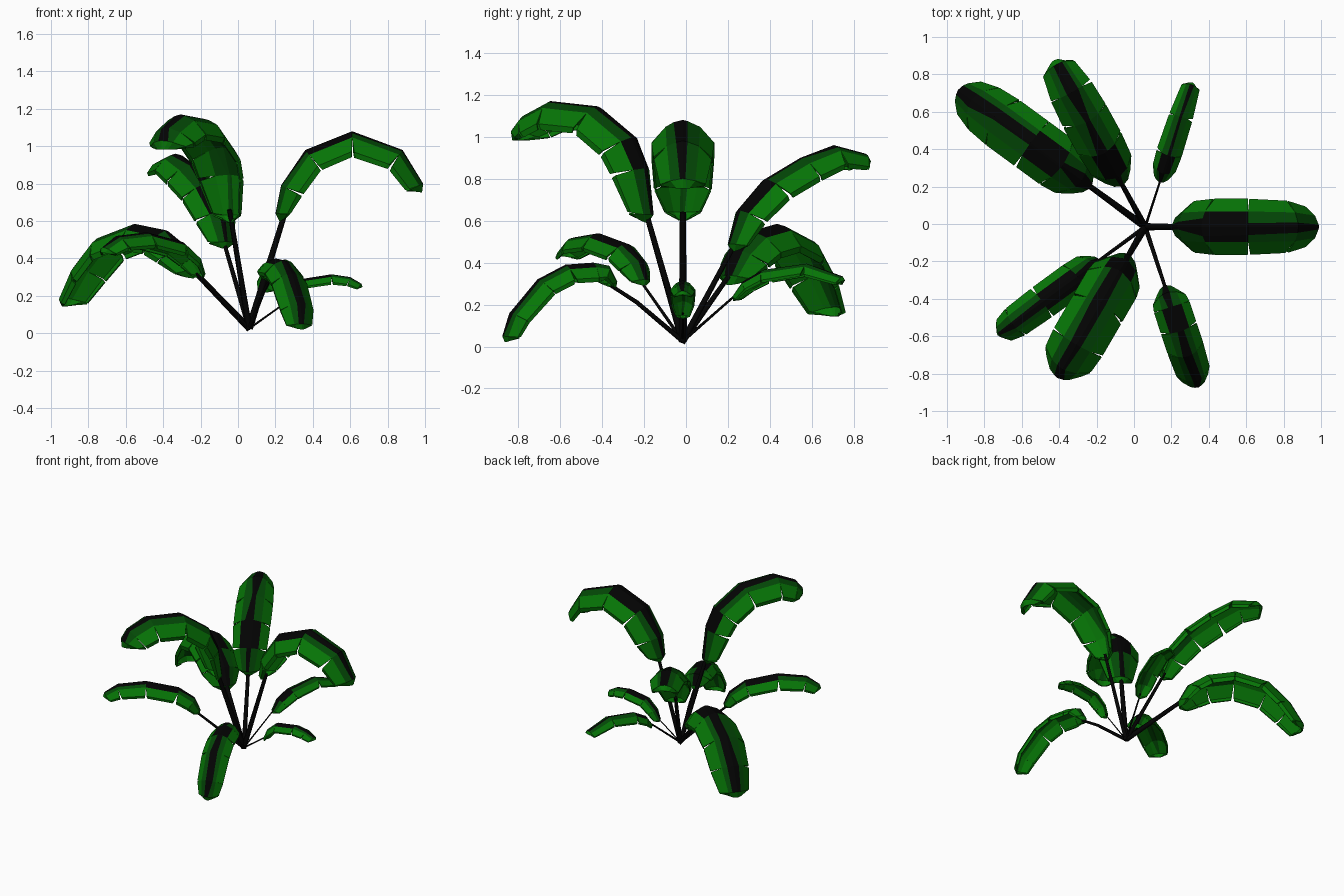
import bpy, bmesh, math, random
from mathutils import Vector

random.seed(4)
cube = bpy.data.objects.get("Cube")
if cube:
    bpy.data.objects.remove(cube)


def material(name, colour):
    m = bpy.data.materials.new(name)
    m.use_nodes = True
    m.diffuse_color = (*colour, 1)
    m.node_tree.nodes["Principled BSDF"].inputs["Base Color"].default_value = (*colour, 1)
    return m


GREEN = material("leaf_green", (0.002, 0.18, 0.002))
DARK = material("deep_green", (0.001, 0.065, 0.002))
BLACK = material("stem_black", (0.001, 0.001, 0.001))
BASE = Vector((0.06, -0.015, 0.0))


def place(azimuth, r, z, side=0.0):
    """Point at radius r, height z and sideways offset from a leaf's vertical plane."""
    a = math.radians(azimuth)
    return BASE + Vector((r * math.cos(a) - side * math.sin(a),
                          r * math.sin(a) + side * math.cos(a), z))


def make_stem(name, azimuth, points, radius):
    # tapered four-sided stalk
    curve = bpy.data.curves.new(name, "CURVE")
    curve.dimensions = "3D"
    curve.bevel_depth = radius
    curve.bevel_resolution = 0
    curve.use_fill_caps = True
    spline = curve.splines.new("POLY")
    spline.points.add(len(points) - 1)
    for i, (r, z) in enumerate(points):
        spline.points[i].co = (*place(azimuth, r, z), 1)
        spline.points[i].radius = 1.1 - 0.3 * i / (len(points) - 1)
    curve.materials.append(BLACK)
    bpy.context.collection.objects.link(bpy.data.objects.new(name, curve))


def rounded_end(inner, end, half_width, turn):
    """Extra spine point that closes a blade end, bent towards its underside."""
    out = (end - inner).normalized()
    down = Vector((out.y, -out.x)) * turn
    return end + (out * 0.25 + down * 0.2) * half_width


def make_blade(name, azimuth, spine, half_width, knuckle):
    # arched blade: black midrib, deep green band, bright panels with torn gaps, curled rim
    pts = [Vector(p) for p in spine]
    pts = ([rounded_end(pts[1], pts[0], half_width, -1)] + pts
           + [rounded_end(pts[-2], pts[-1], half_width, 1)])
    n = len(pts)
    widths = {0: 0.25, 1: 0.58, 2: 0.92, n - 3: 0.93, n - 2: 0.72, n - 1: 0.38}
    bm = bmesh.new()
    rings = []
    for i, p in enumerate(pts):
        tangent = (pts[min(i + 1, n - 1)] - pts[max(i - 1, 0)]).normalized()
        down = Vector((tangent.y, -tangent.x))
        width = half_width * widths.get(i, 1.0)

        def at(s, drop):
            q = p + down * drop * width
            return place(azimuth, q.x, q.y, s * width)

        ring = {0: bm.verts.new(at(0, 0))}
        for side in (-1, 1):
            rib = random.uniform(0.08, 0.36)
            ring[side] = [bm.verts.new(at(side * rib, rib * 0.25)),
                          bm.verts.new(at(side * 0.55, 0.22)),
                          at(side, 0.72), at(side * 0.95, 0.92)]
        rings.append(ring)
    for i, (a, b) in enumerate(zip(rings, rings[1:])):
        end_cap = i in (0, n - 2)
        for side in (-1, 1):
            gap0, gap1 = random.uniform(0, 0.06), random.uniform(0, 0.06)
            (a1, a2, ea, la), (b1, b2, eb, lb) = a[side], b[side]
            e0, e1, l0, l1 = [bm.verts.new(p.lerp(q, g)) for p, q, g in (
                (ea, eb, gap0), (eb, ea, gap1), (la, lb, gap0 * 1.5), (lb, la, gap1 * 1.5))]
            rib_slot = 0 if end_cap else 2
            band_slot = 0 if end_cap else 2 if i == knuckle else 1
            for quad, slot in (((a[0], a1, b1, b[0]), rib_slot),
                               ((a1, a2, b2, b1), band_slot),
                               ((a2, e0, e1, b2), 0), ((e0, l0, l1, e1), 0)):
                if side == -1:
                    quad = quad[::-1]
                bm.faces.new(quad[::-1]).material_index = slot
    bm.normal_update()
    if sum(f.normal.z * f.calc_area() for f in bm.faces) < 0:
        bmesh.ops.reverse_faces(bm, faces=bm.faces[:])
    mesh = bpy.data.meshes.new(name)
    bm.to_mesh(mesh)
    bm.free()
    # the last three slots colour the underside
    for m in (GREEN, DARK, BLACK, GREEN, GREEN, DARK):
        mesh.materials.append(m)
    blade = bpy.data.objects.new(name, mesh)
    bpy.context.collection.objects.link(blade)
    shell = blade.modifiers.new("thickness", "SOLIDIFY")
    shell.thickness = 0.008
    shell.offset = -1
    shell.material_offset = 3


# name, azimuth, half width, knuckle segment, stem points, blade spine as (radius, height)
LEAVES = [
    ("left_tall", 0, 0.15, 3, [(0.19, 0.64)],
     [(0.14, 0.64), (0.17, 0.79), (0.3, 0.98), (0.55, 1.08), (0.82, 0.98), (0.93, 0.8)]),
    ("left_small", 0, 0.06, 3, [(0.19, 0.16)],
     [(0.17, 0.15), (0.2, 0.22), (0.28, 0.29), (0.44, 0.315), (0.54, 0.3), (0.6, 0.265)]),
    ("back_left", 72, 0.07, 2, [(0.27, 0.25)],
     [(0.25, 0.24), (0.3, 0.31), (0.4, 0.365), (0.62, 0.395), (0.8, 0.335)]),
    ("back_tall", 118.7, 0.13, 2, [(0.29, 0.5)],
     [(0.25, 0.49), (0.3, 0.65), (0.45, 0.8), (0.64, 0.9), (0.82, 0.96), (0.99, 0.92)]),
    ("back_right", 143.8, 0.15, 3, [(0.4, 0.36)],
     [(0.36, 0.34), (0.42, 0.46), (0.55, 0.55), (0.76, 0.585), (1.0, 0.51),
      (1.15, 0.35), (1.24, 0.19)]),
    ("front_right", -143.8, 0.095, 3, [(0.35, 0.32)],
     [(0.3, 0.32), (0.34, 0.41), (0.45, 0.49), (0.68, 0.54), (0.88, 0.52), (0.97, 0.46)]),
    ("front_tall", -120.2, 0.15, 2, [(0.21, 0.66)],
     [(0.17, 0.63), (0.2, 0.85), (0.27, 1.0), (0.47, 1.145), (0.73, 1.17),
      (0.88, 1.1), (0.935, 1.03)]),
    ("front_left", -71.7, 0.1, 3, [(0.23, 0.21), (0.36, 0.29)],
     [(0.33, 0.31), (0.37, 0.385), (0.45, 0.4), (0.59, 0.39), (0.73, 0.32),
      (0.87, 0.16), (0.905, 0.05)]),
]
for name, azimuth, half_width, knuckle, stem, spine in LEAVES:
    make_stem(name + "_stem", azimuth, [(0, 0.025)] + stem, half_width * 0.14 - 0.003)
    make_blade(name + "_blade", azimuth, spine, half_width, knuckle)
